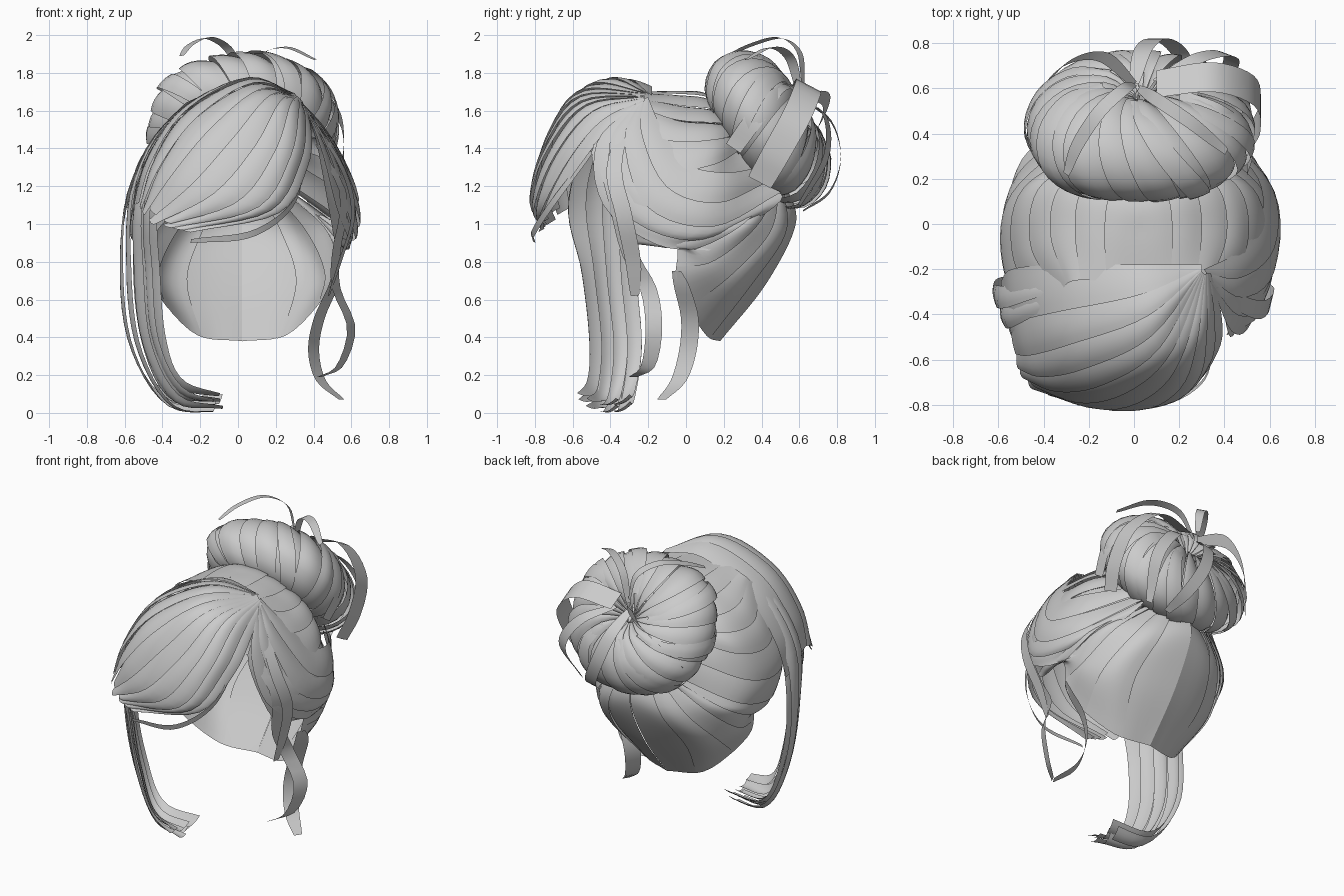
import bpy, math, random
from mathutils import Vector as V

random.seed(4)
hair = bpy.data.materials.new("hair_grey")
hair.diffuse_color = (0.6, 0.6, 0.6, 1)


def spline(pts, t):
    """Catmull-Rom point at t in 0..1 along pts."""
    n = len(pts) - 1
    s = min(max(t, 0), 1) * n
    i = min(int(s), n - 1)
    f = s - i
    b, c = pts[i], pts[i + 1]
    a = pts[i - 1] if i > 0 else b * 2 - c
    d = pts[i + 2] if i + 2 <= n else c * 2 - b
    return 0.5 * (b * 2 + (c - a) * f + (a * 2 - b * 5 + c * 4 - d) * f * f
                  + (b * 3 - a - c * 3 + d) * f ** 3)


def make(name, verts, faces):
    me = bpy.data.meshes.new(name)
    me.from_pydata(verts, [], faces)
    me.materials.append(hair)
    ob = bpy.data.objects.new(name, me)
    bpy.context.collection.objects.link(ob)
    me.shade_smooth()
    return ob


def sheet(name, guides, count, centre, lift=0.02, overlap=0.15, steps=20, cols=5, stagger=0.0, base_lift=0.0):
    """Overlapping strands that follow a surface lofted through guide curves."""
    guides = [[V(p) for p in g] for g in guides]
    centre = V(centre)
    verts, faces = [], []
    for k in range(count):
        end = 1 - stagger * random.random()
        raise_by = lift * random.uniform(0.6, 1.2)
        base = len(verts)
        for j in range(steps + 1):
            row = [spline(g, end * j / steps) for g in guides]
            root = min(1, 0.1 + 2.5 * j / steps)
            for i in range(cols + 1):
                t = i / cols
                p = spline(row, (k + t * (1 + overlap)) / count)
                out = (p - centre).normalized()
                bulge = raise_by * (0.4 * math.sin(math.pi * t) + t - 0.5)
                verts.append(p + out * root * (bulge + base_lift))
        for j in range(steps):
            for i in range(cols):
                a = base + j * (cols + 1) + i
                faces.append((a, a + 1, a + cols + 2, a + cols + 1))
    return make(name, verts, faces)


def ribbon(name, pts, width, side, steps=20, tip=0.5):
    """Single loose lock: a flat band along a curve, widened along side."""
    pts, side = [V(p) for p in pts], V(side).normalized()
    verts, faces = [], []
    for j in range(steps + 1):
        t = j / steps
        w = width * 0.5 * (1 - (1 - tip) * abs(2 * t - 1) ** 3)
        p = spline(pts, t)
        verts += [p - side * w, p + side * w]
        if j:
            a = 2 * j - 2
            faces.append((a, a + 1, a + 3, a + 2))
    return make(name, verts, faces)


# Cap: hairline swept back to the bun, one half given and then mirrored
half = [
    [(0.02, -0.25, 1.70), (0.02, -0.05, 1.71), (0.02, 0.1, 1.70), (0.02, 0.25, 1.6)],
    [(0.17, -0.25, 1.69), (0.18, -0.04, 1.68), (0.16, 0.12, 1.66), (0.08, 0.25, 1.58)],
    [(0.3, -0.25, 1.65), (0.33, -0.03, 1.6), (0.3, 0.15, 1.58), (0.15, 0.27, 1.53)],
    [(0.35, -0.28, 1.6), (0.45, -0.07, 1.5), (0.41, 0.16, 1.49), (0.19, 0.3, 1.5)],
    [(0.39, -0.36, 1.52), (0.54, -0.14, 1.34), (0.51, 0.15, 1.36), (0.23, 0.32, 1.45)],
    [(0.43, -0.5, 1.36), (0.6, -0.24, 1.12), (0.59, 0.1, 1.15), (0.3, 0.38, 1.33)],
    [(0.51, -0.32, 0.92), (0.59, -0.1, 0.91), (0.56, 0.2, 1.0), (0.28, 0.45, 1.2)],
    [(0.53, -0.06, 0.9), (0.56, 0.08, 0.86), (0.5, 0.32, 1.0), (0.24, 0.47, 1.2)],
    [(0.49, -0.05, 0.67), (0.5, 0.18, 0.77), (0.4, 0.4, 0.98), (0.18, 0.48, 1.2)],
    [(0.27, 0.1, 0.42), (0.36, 0.32, 0.7), (0.27, 0.5, 0.95), (0.12, 0.5, 1.2)],
    [(0.02, 0.18, 0.38), (0.02, 0.41, 0.68), (0.02, 0.57, 1.0), (0.02, 0.52, 1.2)],
]
for name, s in (("cap_right", 1), ("cap_left", -1)):
    sheet(name, [[(0.02 + s * (x - 0.02), y, z) for x, y, z in g] for g in half],
          12, (0.02, 0.05, 1.1), lift=0.02, overlap=0.12)

# Swoop from the parting round the right side to the bun
sheet("side_swoop", [
    [(0.31, -0.2, 1.67), (0.44, -0.13, 1.51), (0.55, 0.0, 1.32), (0.54, 0.2, 1.27), (0.35, 0.4, 1.3)],
    [(0.32, -0.22, 1.66), (0.46, -0.25, 1.47), (0.6, -0.12, 1.17), (0.59, 0.15, 1.08), (0.35, 0.42, 1.2)],
    [(0.33, -0.24, 1.65), (0.46, -0.36, 1.42), (0.58, -0.26, 1.06), (0.59, 0.1, 0.94), (0.35, 0.48, 1.12)],
    [(0.34, -0.26, 1.64), (0.42, -0.46, 1.42), (0.5, -0.42, 1.1), (0.57, -0.15, 0.9), (0.54, 0.12, 0.87)],
], 4, (0.02, 0.05, 1.1), lift=0.02, overlap=0.1, base_lift=0.018)

# Bangs swept from the parting across the forehead
bangs = [
    [(0.3, -0.18, 1.68), (0.0, -0.18, 1.73), (-0.35, -0.18, 1.56), (-0.55, -0.2, 1.28), (-0.6, -0.26, 1.0)],
    [(0.3, -0.2, 1.69), (0.05, -0.39, 1.77), (-0.28, -0.5, 1.6), (-0.46, -0.55, 1.33), (-0.53, -0.55, 1.08)],
    [(0.3, -0.21, 1.69), (0.1, -0.54, 1.71), (-0.15, -0.69, 1.52), (-0.35, -0.72, 1.28), (-0.5, -0.66, 1.04)],
    [(0.31, -0.22, 1.68), (0.21, -0.56, 1.65), (0.07, -0.74, 1.42), (-0.15, -0.81, 1.17), (-0.45, -0.72, 1.0)],
    [(0.32, -0.22, 1.67), (0.31, -0.5, 1.6), (0.26, -0.7, 1.36), (0.08, -0.8, 1.09), (-0.38, -0.75, 0.98)],
    [(0.34, -0.22, 1.65), (0.38, -0.4, 1.5), (0.36, -0.56, 1.3), (0.21, -0.72, 1.06), (-0.25, -0.77, 0.96)],
]
sheet("bangs", bangs, 10, (-0.05, -0.2, 1.2), lift=0.025, overlap=0.2, stagger=0.05)
ribbon("bang_wisp", [(0.36, -0.5, 1.38), (0.3, -0.7, 1.12), (0.08, -0.81, 0.95), (-0.25, -0.8, 0.91)],
       0.04, (0.1, -0.3, 1))

# Long lock over the left temple, in two layers curling in at the ends
for name, d in (("long_lock_outer", 0.0), ("long_lock_inner", 0.035)):
    sheet(name, [
        [(0.2, -0.22, 1.70 - d), (-0.32, -0.24, 1.57 - d), (-0.57 + d, -0.27, 1.2), (-0.635 + d, -0.26, 0.75),
         (-0.58 + d, -0.23, 0.35), (-0.38, -0.27, 0.06 + d), (-0.05, -0.3, 0.05 + d)],
        [(0.2, -0.27, 1.71 - d), (-0.32, -0.35, 1.57 - d), (-0.54 + d, -0.44, 1.2), (-0.56 + d, -0.42, 0.75),
         (-0.51 + d, -0.38, 0.35), (-0.34, -0.41, 0.05 + d), (-0.08, -0.45, 0.02 + d)],
        [(0.2, -0.32, 1.71 - d), (-0.3, -0.5, 1.54 - d), (-0.45 + d, -0.62, 1.1), (-0.44 + d, -0.55, 0.75),
         (-0.41 + d, -0.51, 0.4), (-0.29, -0.52, 0.15 + d), (-0.07, -0.58, 0.07 + d)],
    ], 4, (0, -0.4, 0.7), lift=0.025, overlap=0.2, steps=30, stagger=0.04)

# Bun: twisted strands wrapped round a tilted ring
C, N, U, W = V((0.03, 0.40, 1.48)), V((0, 0.85, 0.53)), V((1, 0, 0)), V((0, -0.53, 0.85))
PROFILE = [(0.2, -0.17), (0.37, -0.13), (0.46, -0.01), (0.43, 0.13), (0.31, 0.23), (0.15, 0.25), (0.03, 0.18)]


def on_bun(angle, r, h):
    r *= 1 + 0.05 * math.sin(2 * angle) ** 2 * (math.sin(angle) > 0)
    return C + (U * math.cos(angle) * 1.06 + W * math.sin(angle) * 0.95) * r + N * h


def bun_guide(a, swell=1.0, twist=0.13):
    return [on_bun(a + twist * i, r * swell, h * swell) for i, (r, h) in enumerate(PROFILE)]


for q in range(4):
    guides = [bun_guide(math.pi / 2 * q + math.pi / 12 * i) for i in range(7)]
    sheet("bun_quarter_%d" % (q + 1), guides, 5, C, lift=0.04, overlap=0.2, steps=18)

# Raised bands crossing the bun
for k in range(7):
    a = k * 2 * math.pi / 7 + random.uniform(-0.2, 0.2)
    g = [bun_guide(a + e, 1.05, 0.2)[:6] for e in (-0.12, 0, 0.12)]
    sheet("bun_band_%d" % (k + 1), g, 1, C, lift=0.01, overlap=0, cols=3)

# Loose locks springing from the bun
ribbon("bun_wisp_top_left", [(0, 0.62, 1.74), (-0.04, 0.6, 1.91), (-0.15, 0.5, 1.985), (-0.25, 0.35, 1.95),
                             (-0.3, 0.22, 1.89)], 0.06, (0.6, -0.4, 0.1))
ribbon("bun_wisp_top_right", [(0.02, 0.6, 1.7), (0.1, 0.55, 1.88), (0.25, 0.45, 1.935), (0.41, 0.32, 1.87)],
       0.06, (0.3, 0.7, 0.1))
ribbon("bun_wisp_left", [(0, 0.62, 1.68), (-0.14, 0.74, 1.66), (-0.3, 0.71, 1.53), (-0.42, 0.58, 1.33)],
       0.09, (0.5, 0.4, 0.7))
ribbon("bun_lock_side_front", [(0.2, 0.56, 1.73), (0.4, 0.48, 1.73), (0.52, 0.37, 1.57), (0.5, 0.25, 1.4)],
       0.1, (0, 0.75, -0.5), tip=0.9)
ribbon("bun_lock_side_back", [(0.1, 0.62, 1.7), (0.35, 0.65, 1.73), (0.53, 0.59, 1.58), (0.56, 0.48, 1.38),
                              (0.52, 0.39, 1.22)], 0.15, (0, 0.85, -0.45), tip=0.9)
ribbon("bun_lock_right", [(0.1, 0.63, 1.67), (0.3, 0.74, 1.56), (0.43, 0.74, 1.35), (0.38, 0.6, 1.1)],
       0.08, (0.8, -0.3, 0.2))
ribbon("bun_lock_back", [(0, 0.62, 1.66), (0.04, 0.77, 1.54), (0.11, 0.82, 1.35), (0.2, 0.76, 1.17),
                         (0.25, 0.62, 1.07)], 0.09, (1, 0, 0.2))

# Face-framing locks on the right side
ribbon("side_lock_front", [(0.42, -0.47, 1.42), (0.56, -0.38, 1.15), (0.52, -0.3, 0.85), (0.52, -0.2, 0.66),
                           (0.6, -0.17, 0.45), (0.54, -0.2, 0.25), (0.43, -0.28, 0.19)], 0.1, (0.4, 0.8, 0))
ribbon("side_lock_upper", [(0.36, -0.3, 1.6), (0.55, -0.38, 1.3), (0.61, -0.33, 1.05), (0.54, -0.28, 0.8),
                           (0.48, -0.27, 0.62)], 0.09, (0.2, 0.8, 0.1))
ribbon("side_lock_back", [(0.52, -0.05, 0.75), (0.5, -0.02, 0.66), (0.43, 0.02, 0.5), (0.4, 0.01, 0.33),
                          (0.44, -0.04, 0.17), (0.55, -0.13, 0.07)], 0.11, (0.5, 0.8, 0))
